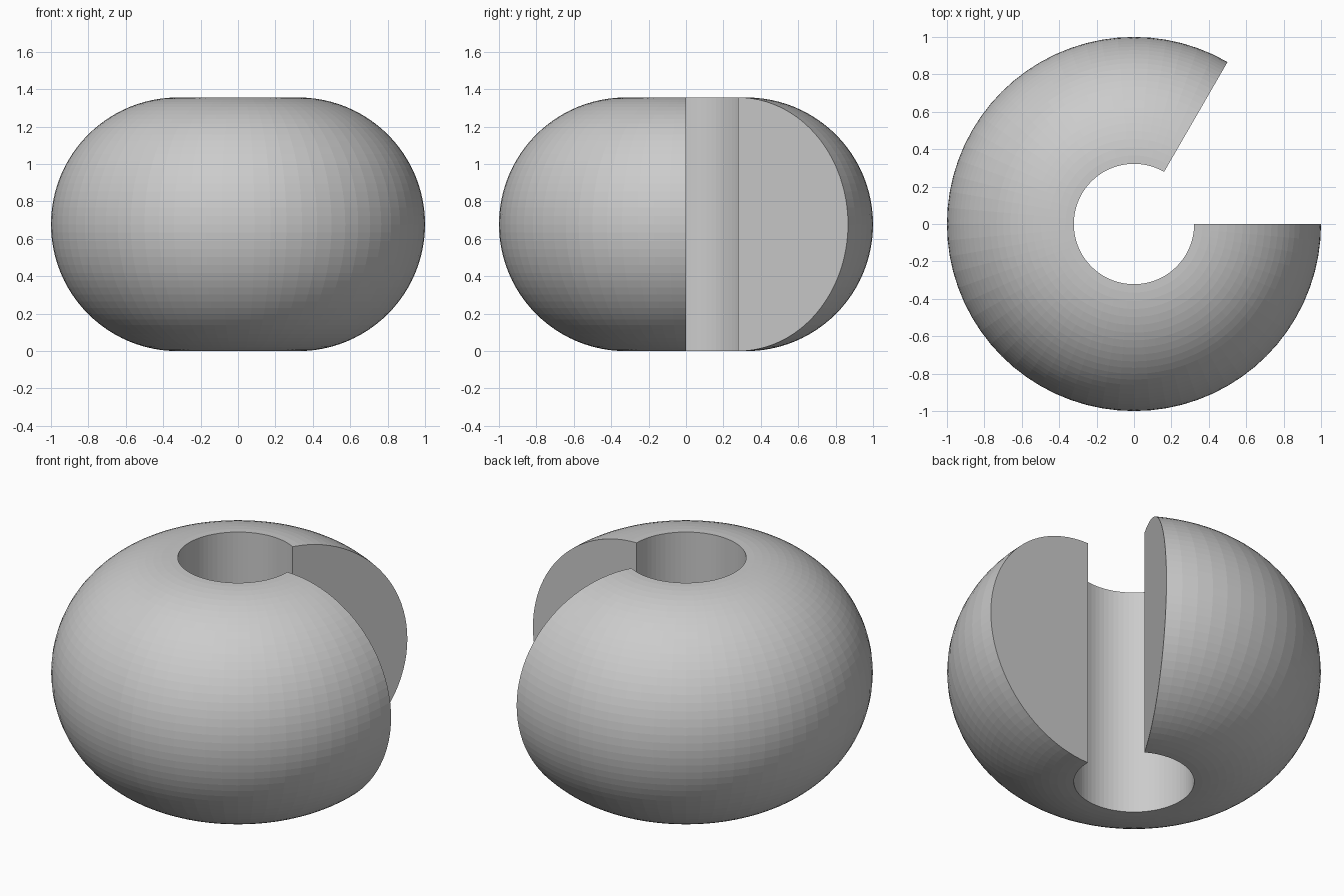
import bpy, bmesh
from math import pi, sin, cos, radians
from mathutils import Vector

if "Cube" in bpy.data.objects:
    bpy.data.objects.remove(bpy.data.objects["Cube"])

HOLE = 0.322          # radius of the central bore
ARC = 1 - HOLE        # radius of the half-round section
ARC_STEPS = 48
TURN_STEPS = 60
START, SWEEP = radians(60), radians(300)

bm = bmesh.new()

# Half-round profile standing on the first cut plane
ring = []
for i in range(ARC_STEPS + 1):
    a = -pi / 2 + pi * i / ARC_STEPS
    r = HOLE + ARC * cos(a)
    ring.append(bm.verts.new((r * cos(START), r * sin(START), ARC + ARC * sin(a))))
edges = [bm.edges.new((v, ring[(i + 1) % len(ring)])) for i, v in enumerate(ring)]

# Revolve it, leaving a 60 degree wedge open
bmesh.ops.spin(bm, geom=ring + edges, cent=(0, 0, 0), axis=Vector((0, 0, 1)),
               dvec=(0, 0, 0), angle=SWEEP, steps=TURN_STEPS, use_duplicate=False)

# Flat end faces on both cuts
open_edges = [e for e in bm.edges if len(e.link_faces) == 1]
bmesh.ops.holes_fill(bm, edges=open_edges, sides=0)
bmesh.ops.recalc_face_normals(bm, faces=bm.faces)

mesh = bpy.data.meshes.new("open_ring")
bm.to_mesh(mesh)
bm.free()
bpy.context.collection.objects.link(bpy.data.objects.new("open_ring", mesh))
